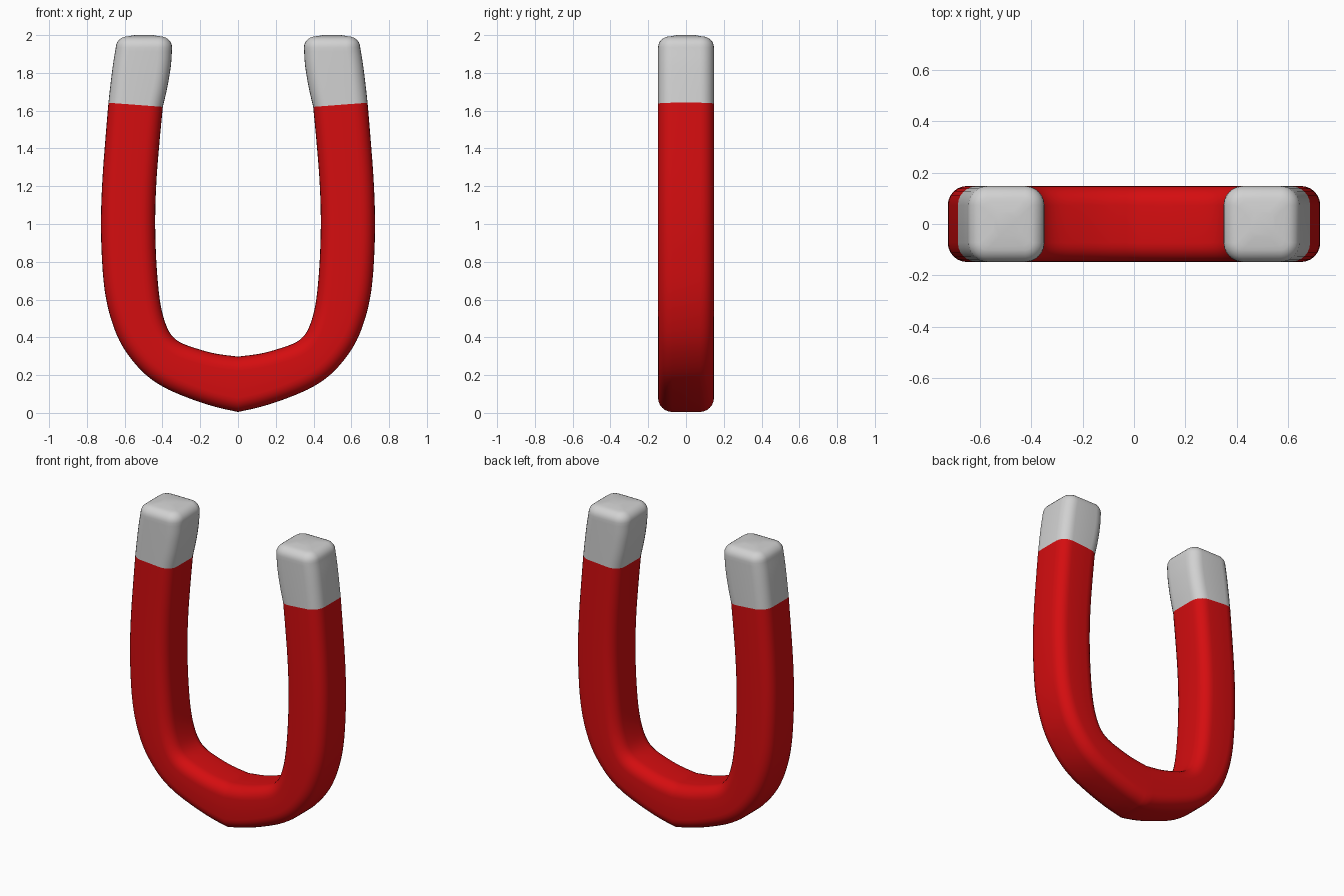
import bpy, bmesh, math
from mathutils import Vector

if "Cube" in bpy.data.objects:
    bpy.data.objects.remove(bpy.data.objects["Cube"])

HALF_DEPTH = 0.148
RADIUS = 0.075


def material(name, color):
    m = bpy.data.materials.new(name)
    m.diffuse_color = (*color, 1)
    m.use_nodes = True
    m.node_tree.nodes["Principled BSDF"].inputs["Base Color"].default_value = m.diffuse_color
    return m


red = material("red paint", (0.66, 0.004, 0.005))
steel = material("pale steel", (0.64, 0.64, 0.64))

# Stations along the right half: outer x, z, inner x, z
BODY = [(0.00, 0.005, 0.00, 0.298), (0.12, 0.032, 0.12, 0.314),
        (0.26, 0.078, 0.22, 0.341), (0.40, 0.140, 0.305, 0.373),
        (0.51, 0.222, 0.355, 0.415), (0.61, 0.350, 0.388, 0.485),
        (0.67, 0.490, 0.411, 0.580), (0.706, 0.650, 0.426, 0.710),
        (0.722, 0.850, 0.436, 0.880), (0.725, 1.050, 0.438, 1.060),
        (0.717, 1.250, 0.431, 1.240), (0.702, 1.450, 0.416, 1.430),
        (0.686, 1.642, 0.398, 1.620)]
TIP = [(0.686, 1.642, 0.398, 1.620), (0.675, 1.740, 0.374, 1.725),
       (0.661, 1.850, 0.355, 1.840), (0.647, 1.935, 0.349, 1.935)]


def smooth_stations(pts, steps=4):
    """Catmull-Rom interpolation of the stations."""
    p = [Vector(q) for q in pts]
    p = [2 * p[0] - p[1]] + p + [2 * p[-1] - p[-2]]
    out = []
    for i in range(1, len(p) - 2):
        a, b, c, d = p[i - 1:i + 3]
        for k in range(steps):
            t = k / steps
            out.append(0.5 * (2 * b + (c - a) * t + (2 * a - 5 * b + 4 * c - d) * t * t
                              + (3 * b - a - 3 * c + d) * t ** 3))
    return out + [p[-2]]


def section(station, inset=0.0, lift=0.0):
    """Rounded rectangle spanning the inner and outer edges."""
    outer = Vector((station[0], 0, station[1] + lift))
    inner = Vector((station[2], 0, station[3] + lift))
    mid, axis = (outer + inner) / 2, (outer - inner).normalized()
    w, d = (outer - inner).length / 2 - inset, HALF_DEPTH - inset
    r = max(RADIUS - inset, 0.025)
    ring = []
    for q, (su, sv) in enumerate([(1, 1), (-1, 1), (-1, -1), (1, -1)]):
        for k in range(7):
            a = math.radians(90 * q + 15 * k)
            u = su * (w - r) + r * math.cos(a)
            v = sv * (d - r) + r * math.sin(a)
            ring.append(mid + axis * u + Vector((0, v, 0)))
    return ring


def loft(name, rings, mat, cap):
    bm = bmesh.new()
    loops = [[bm.verts.new(co) for co in ring] for ring in rings]
    n = len(loops[0])
    for a, b in zip(loops, loops[1:]):
        for i in range(n):
            j = (i + 1) % n
            bm.faces.new((a[i], a[j], b[j], b[i]))
    if cap:
        bm.faces.new(loops[-1])
    bmesh.ops.recalc_face_normals(bm, faces=bm.faces)
    # A swept tube must face outward: check the face furthest in +y
    top = max(bm.faces, key=lambda f: f.calc_center_median().y)
    if top.normal.y < 0:
        bmesh.ops.reverse_faces(bm, faces=bm.faces)
    me = bpy.data.meshes.new(name)
    bm.to_mesh(me)
    bm.free()
    me.materials.append(mat)
    ob = bpy.data.objects.new(name, me)
    bpy.context.collection.objects.link(ob)
    mirror = ob.modifiers.new("mirror", 'MIRROR')
    mirror.merge_threshold = 0.0005
    bpy.ops.object.select_all(action='DESELECT')
    ob.select_set(True)
    bpy.context.view_layer.objects.active = ob
    bpy.ops.object.shade_smooth_by_angle(angle=math.radians(50))
    return ob


# Red horseshoe body
loft("magnet_body", [section(s) for s in smooth_stations(BODY)], red, False)

# Steel pole tips with rounded ends
tip = smooth_stations(TIP)
rings = [section(s) for s in tip]
for k in range(1, 7):
    a = math.radians(15 * k)
    rings.append(section(tip[-1], 0.062 * (1 - math.cos(a)), 0.058 * math.sin(a)))
rings.append(section(tip[-1], 0.10, 0.065))
loft("pole_tips", rings, steel, True)
